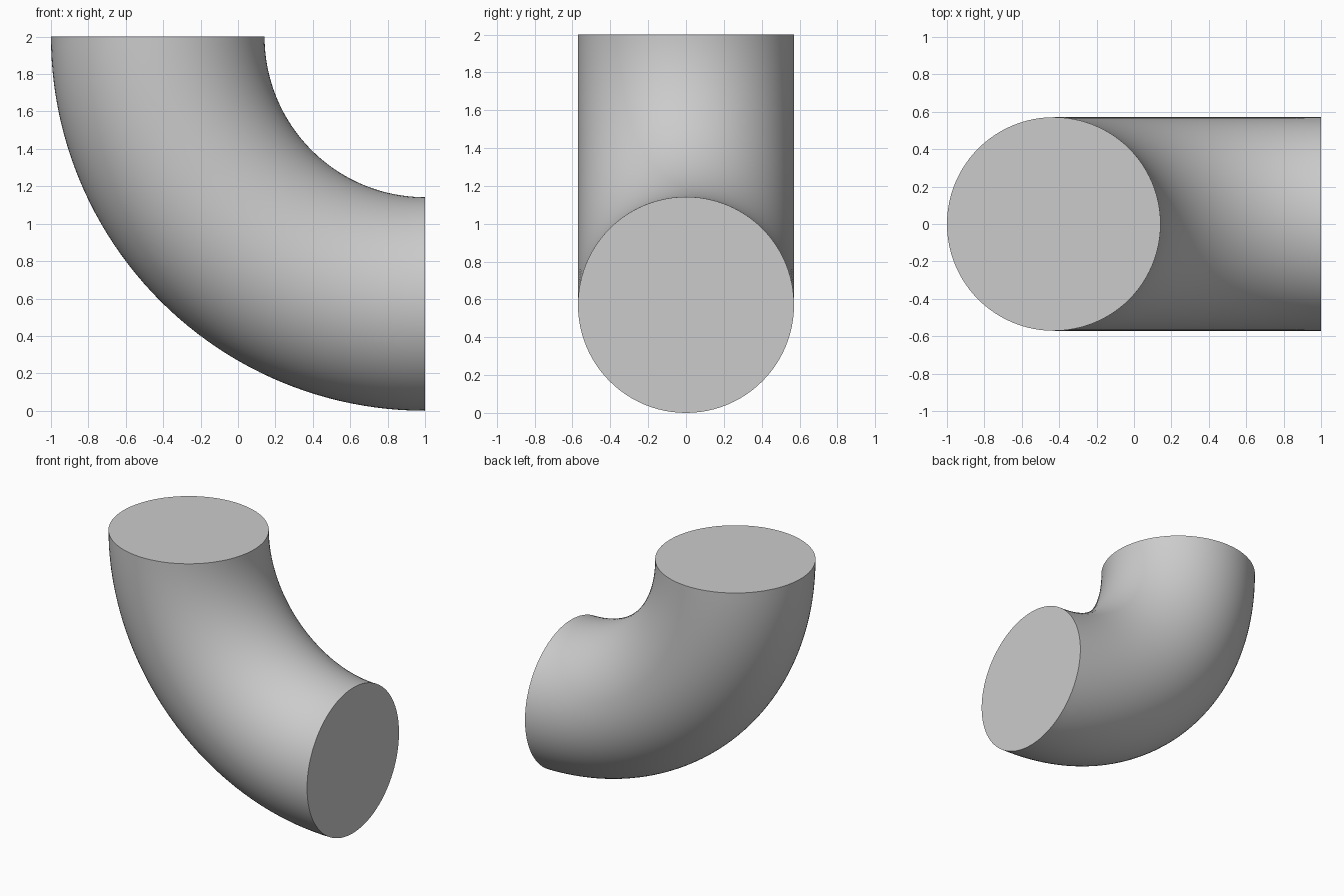
import bpy
import bmesh
import math
from mathutils import Matrix, Vector

if "Cube" in bpy.data.objects:
    bpy.data.objects.remove(bpy.data.objects["Cube"], do_unlink=True)

TUBE_RADIUS = 0.571
BEND_RADIUS = 2 - TUBE_RADIUS
BEND_CENTRE = Vector((1, 0, 2))

# Plain grey material
grey = bpy.data.materials.new("plain_grey")
grey.use_nodes = True
colour = (0.6, 0.6, 0.6, 1)
grey.diffuse_color = colour
grey.node_tree.nodes["Principled BSDF"].inputs["Base Color"].default_value = colour

# Round section at the upper end, swept a quarter turn about the bend centre
bm = bmesh.new()
start = Matrix.Translation(BEND_CENTRE - Vector((BEND_RADIUS, 0, 0)))
ring = bmesh.ops.create_circle(bm, segments=96, radius=TUBE_RADIUS, matrix=start)
bmesh.ops.spin(bm, geom=ring["verts"] + bm.edges[:], cent=BEND_CENTRE,
               axis=(0, -1, 0), angle=math.pi / 2, steps=48)

# Flat caps on both open ends
bmesh.ops.holes_fill(bm, edges=[e for e in bm.edges if e.is_boundary], sides=0)
bmesh.ops.recalc_face_normals(bm, faces=bm.faces[:])

mesh = bpy.data.meshes.new("pipe_elbow")
bm.to_mesh(mesh)
bm.free()
mesh.materials.append(grey)
elbow = bpy.data.objects.new("pipe_elbow", mesh)
bpy.context.collection.objects.link(elbow)

# Smooth tube wall with crisp cap rims
bpy.ops.object.select_all(action="DESELECT")
elbow.select_set(True)
bpy.context.view_layer.objects.active = elbow
bpy.ops.object.shade_smooth_by_angle(angle=math.radians(30))
